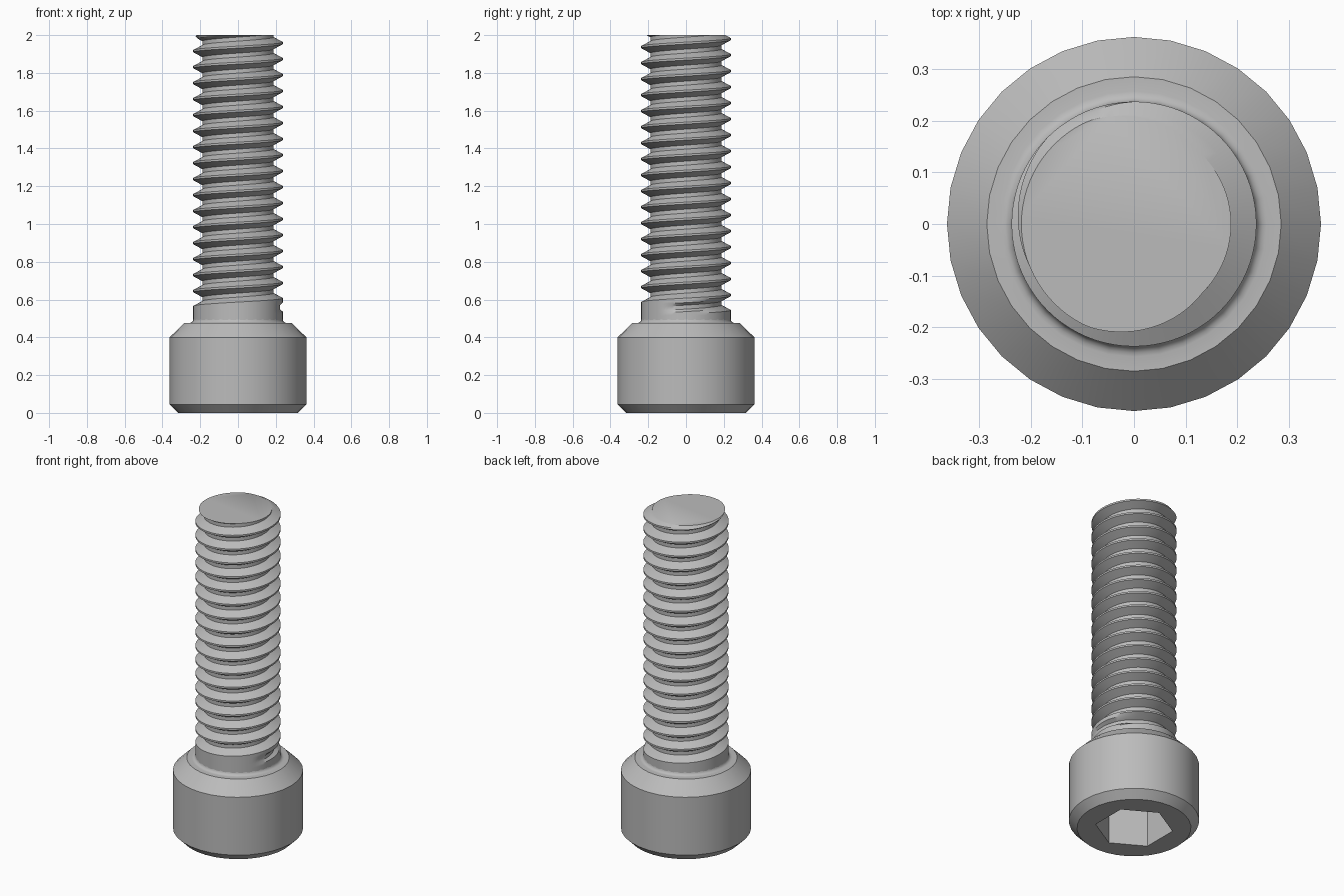
import bpy, bmesh
from math import sin, cos, pi, radians, floor

if "Cube" in bpy.data.objects:
    bpy.data.objects.remove(bpy.data.objects["Cube"], do_unlink=True)

steel = bpy.data.materials.new("grey_steel")
steel.use_nodes = True
steel.diffuse_color = (0.5, 0.5, 0.5, 1)
steel.node_tree.nodes["Principled BSDF"].inputs["Base Color"].default_value = (0.5, 0.5, 0.5, 1)


def finish(bm, name):
    bmesh.ops.recalc_face_normals(bm, faces=bm.faces)
    mesh = bpy.data.meshes.new(name)
    bm.to_mesh(mesh)
    bm.free()
    mesh.materials.append(steel)
    obj = bpy.data.objects.new(name, mesh)
    bpy.context.collection.objects.link(obj)
    bpy.ops.object.select_all(action='DESELECT')
    obj.select_set(True)
    bpy.context.view_layer.objects.active = obj
    bpy.ops.object.shade_smooth_by_angle(angle=radians(30))


def ring(bm, radius, z, sides, turn=0.0):
    return [bm.verts.new((radius * cos(2 * pi * i / sides + turn),
                          radius * sin(2 * pi * i / sides + turn), z)) for i in range(sides)]


def skin(bm, rings):
    for a, b in zip(rings, rings[1:]):
        n = len(a)
        for i in range(n):
            bm.faces.new((a[i], a[(i + 1) % n], b[(i + 1) % n], b[i]))


MAJOR, DEPTH, PITCH, TOP = 0.237, 0.049, 0.0847, 2.0
HEAD_TOP = 0.476

# Cap head: turned profile with chamfers and a fillet up to the shaft
bm = bmesh.new()
FILLET = 0.02
profile = [(0.317, 0), (0.362, 0.045), (0.362, 0.4), (0.285, HEAD_TOP)]
for k in range(5):
    a = k * pi / 8
    profile.append((MAJOR + FILLET * (1 - sin(a)), HEAD_TOP + FILLET * (1 - cos(a))))
rings = [ring(bm, r, z, 32) for r, z in profile]
skin(bm, rings)

# Hexagonal socket sunk into the underside
hexes = [ring(bm, 0.217, z, 6, pi / 6) for z in (0, 0.23)]
skin(bm, hexes)
bm.faces.new(hexes[1])
rim = [e for e in bm.edges if e.is_boundary and all(v.co.z < 0.001 for v in e.verts)]
bmesh.ops.triangle_fill(bm, edges=rim, use_beauty=True, normal=(0, 0, -1))
finish(bm, "socket_head")

# Threaded shaft: rows follow the helix and are trimmed flat at both ends
SIDES = 80
ROOT_START = TOP - 17 * PITCH
BASE = HEAD_TOP + 0.01


def thread_radius(turn, z):
    along = (z - ROOT_START) / PITCH - turn
    groove = floor(along + 0.5)
    flank = (abs(along - groove) - 0.125) / 0.3125
    r = MAJOR - DEPTH + DEPTH * min(max(flank, 0), 1)
    # Groove fades in near the head, crest is eased at the tip
    fade = min(max((groove + turn + 0.09) / 0.25, 0), 1)
    r = min(MAJOR, r + DEPTH * (1 - fade))
    return min(r, 0.218 + 1.2 * (TOP - z))


bm = bmesh.new()
verts = {}


def shaft_vert(col, z):
    z = round(min(max(z, BASE), TOP), 5)
    key = (col % SIDES, z)
    if key not in verts:
        turn = key[0] / SIDES
        r = thread_radius(turn, z)
        verts[key] = bm.verts.new((r * cos(2 * pi * turn), r * sin(2 * pi * turn), z))
    return verts[key]


rows = [n + f for n in range(-3, 20) for f in (-0.4375, -0.28, -0.125, 0.125, 0.28, 0.4375)]
for col in range(SIDES):
    for low, high in zip(rows, rows[1:]):
        corners = []
        for c, f in ((col, low), (col + 1, low), (col + 1, high), (col, high)):
            v = shaft_vert(c, ROOT_START + PITCH * (f + c / SIDES))
            if v not in corners:
                corners.append(v)
        if len(corners) > 2:
            bm.faces.new(corners)

# Flat tip and hidden base
for z in (TOP, BASE):
    bm.faces.new([verts[(c, round(z, 5))] for c in range(SIDES)])
finish(bm, "threaded_shaft")
